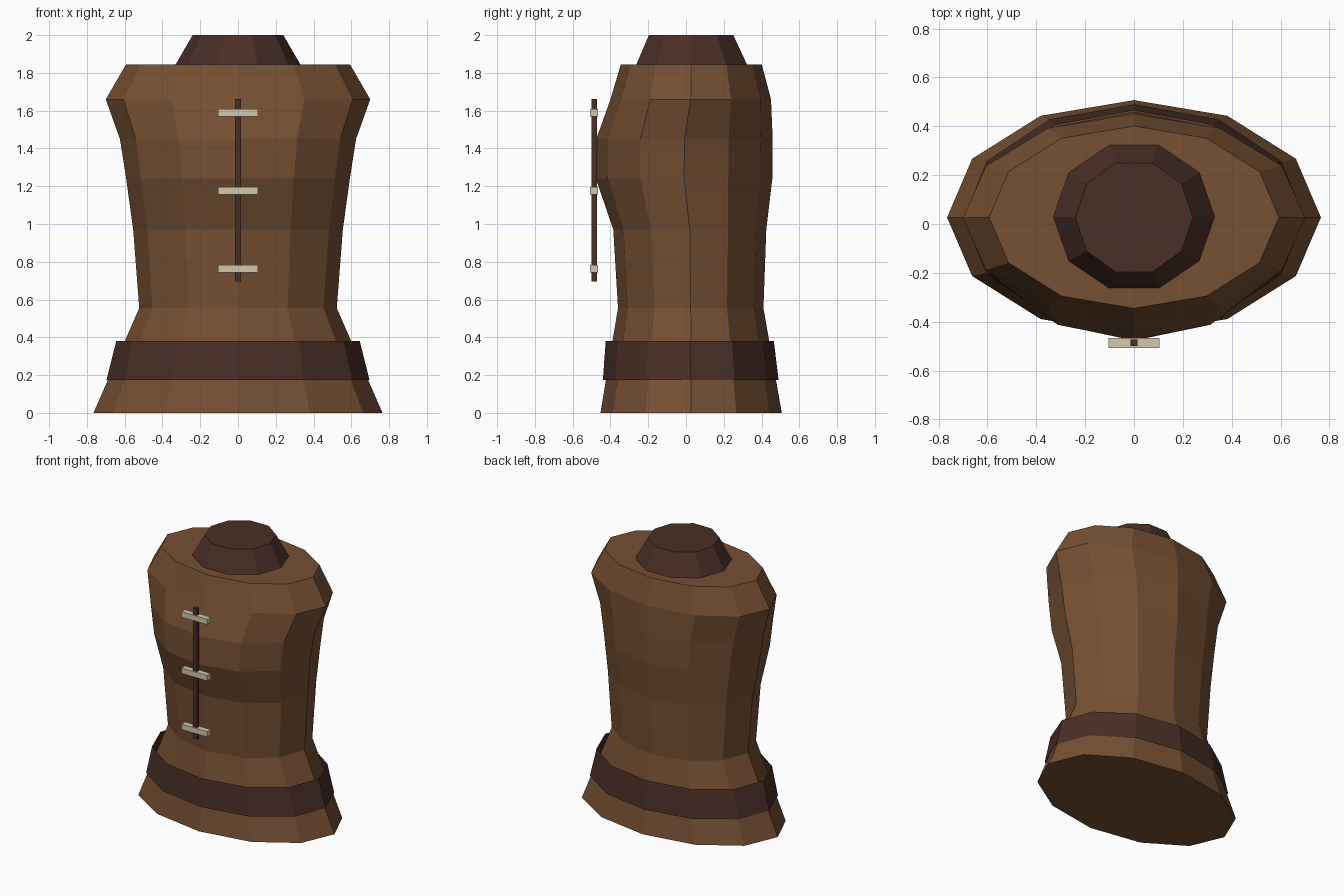
import bpy
import bmesh
from math import cos, sin, tau

cube = bpy.data.objects.get("Cube")
if cube:
    bpy.data.objects.remove(cube, do_unlink=True)


def material(name, rgb):
    mat = bpy.data.materials.new(name)
    mat.use_nodes = True
    colour = (*rgb, 1)
    mat.diffuse_color = colour
    bsdf = mat.node_tree.nodes["Principled BSDF"]
    bsdf.inputs["Base Color"].default_value = colour
    bsdf.inputs["Roughness"].default_value = 0.9
    return mat


leather = material("tan leather", (0.18, 0.08, 0.033))
dark = material("dark leather", (0.068, 0.028, 0.02))
bone = material("bone", (0.65, 0.58, 0.42))


def finish(name, bm, mat):
    mesh = bpy.data.meshes.new(name)
    bm.to_mesh(mesh)
    bm.free()
    mesh.materials.append(mat)
    obj = bpy.data.objects.new(name, mesh)
    bpy.context.collection.objects.link(obj)
    return obj


def loft(name, rings, sides, mat, capped=True):
    """Skin oval rings given as (z, half width, y centre, half depth)."""
    bm = bmesh.new()
    loops = []
    for z, rx, cy, ry in rings:
        angles = [tau * i / sides for i in range(sides)]
        loops.append([bm.verts.new((rx * cos(a), cy + ry * sin(a), z)) for a in angles])
    for low, high in zip(loops, loops[1:]):
        for i in range(sides):
            j = (i + 1) % sides
            bm.faces.new((low[i], low[j], high[j], high[i]))
    if capped:
        bm.faces.new(loops[0][::-1])
        bm.faces.new(loops[-1])
    return finish(name, bm, mat)


def box(name, size, location, mat):
    bm = bmesh.new()
    bmesh.ops.create_cube(bm, size=1)
    bmesh.ops.scale(bm, vec=size, verts=bm.verts)
    obj = finish(name, bm, mat)
    obj.location = location
    return obj


# Torso of the jacket, flared at the hem and full at the chest
loft("jacket_body", [
    (0.0, 0.765, 0.027, 0.48),
    (0.555, 0.523, 0.025, 0.385),
    (0.97, 0.555, 0.02, 0.405),
    (1.24, 0.592, -0.01, 0.467),
    (1.45, 0.625, -0.008, 0.467),
    (1.66, 0.70, 0.025, 0.425),
    (1.845, 0.593, 0.028, 0.373),
], 12, leather)

# Open belt band around the hips
loft("belt", [
    (0.175, 0.696, 0.025, 0.465),
    (0.38, 0.645, 0.02, 0.445),
], 12, dark, capped=False)

# Tapered collar
loft("collar", [
    (1.84, 0.333, 0.03, 0.31),
    (2.0, 0.24, 0.027, 0.235),
], 10, dark)

# Front closure strip with three toggles
box("front_strip", (0.03, 0.027, 0.965), (0, -0.486, 1.178), dark)
for part, z in (("lower", 0.763), ("middle", 1.176), ("upper", 1.59)):
    box(part + "_toggle", (0.21, 0.042, 0.04), (0, -0.487, z), bone)
